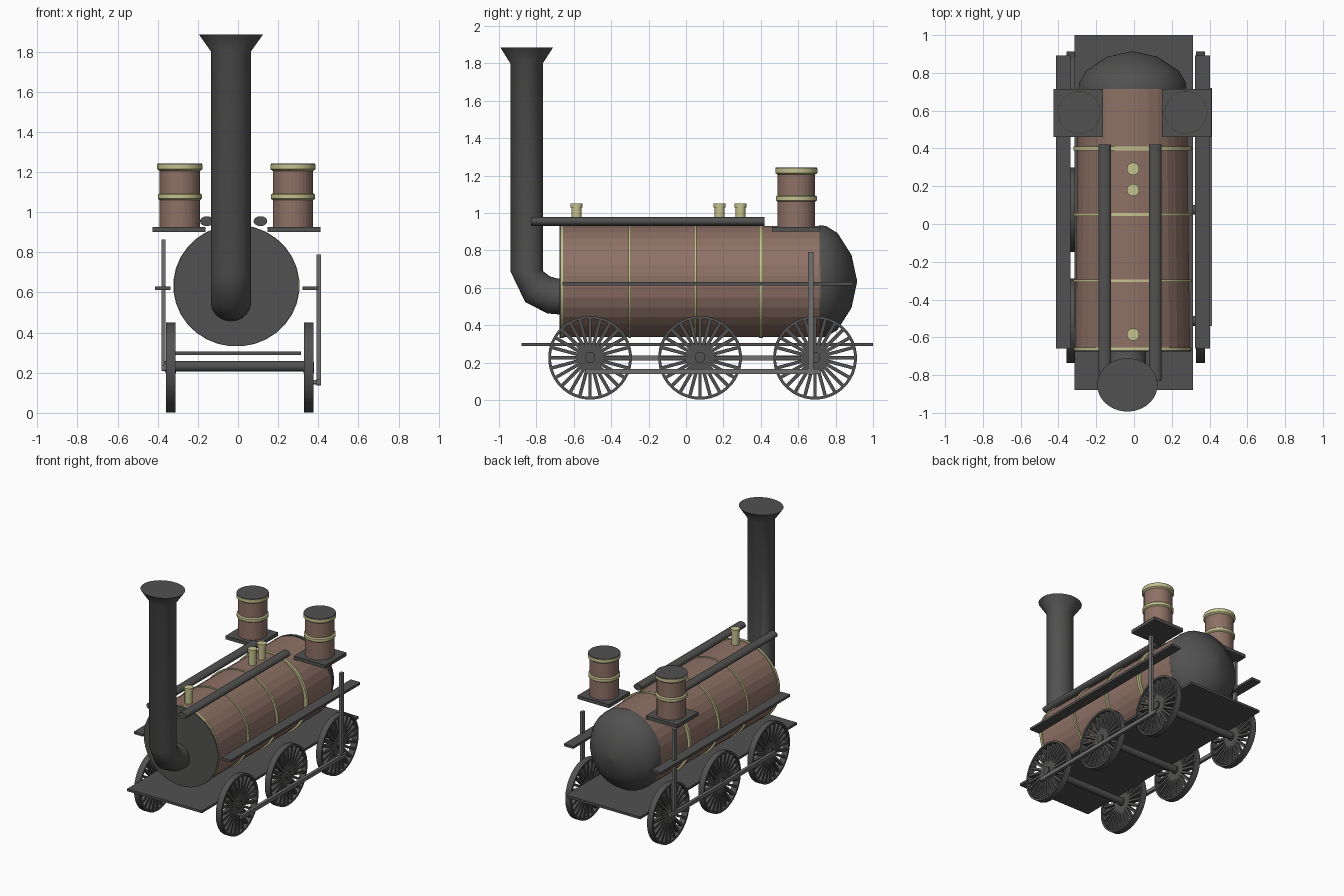
import bpy, bmesh, math
from mathutils import Vector, Matrix

if "Cube" in bpy.data.objects:
    bpy.data.objects.remove(bpy.data.objects["Cube"])


def material(name, rgb):
    m = bpy.data.materials.new(name)
    m.diffuse_color = (*rgb, 1)
    m.use_nodes = True
    m.node_tree.nodes["Principled BSDF"].inputs["Base Color"].default_value = m.diffuse_color
    return m


IRON = material("dark iron", (0.085, 0.083, 0.082))
STEEL = material("rod steel", (0.16, 0.16, 0.16))
COPPER = material("brown cladding", (0.27, 0.165, 0.13))
BRASS = material("pale brass", (0.56, 0.54, 0.27))

X, Y, Z = Vector((1, 0, 0)), Vector((0, 1, 0)), Vector((0, 0, 1))


def finish(name, bm, mat, smooth=None):
    bmesh.ops.recalc_face_normals(bm, faces=bm.faces)
    me = bpy.data.meshes.new(name)
    bm.to_mesh(me)
    bm.free()
    me.materials.append(mat)
    ob = bpy.data.objects.new(name, me)
    bpy.context.collection.objects.link(ob)
    if smooth:
        bpy.ops.object.select_all(action='DESELECT')
        ob.select_set(True)
        bpy.context.view_layer.objects.active = ob
        bpy.ops.object.shade_smooth_by_angle(angle=math.radians(smooth))
    return ob


def add_loft(bm, rings, n, closed=False):
    """Skin elliptical rings given as (centre, u radius vector, v radius vector)."""
    loops = []
    for c, u, v in rings:
        loops.append([bm.verts.new(c + u * math.cos(a) + v * math.sin(a))
                      for a in (2 * math.pi * (i + 0.5) / n for i in range(n))])
    pairs = list(zip(loops, loops[1:]))
    if closed:
        pairs.append((loops[-1], loops[0]))
    for a, b in pairs:
        for i in range(n):
            j = (i + 1) % n
            bm.faces.new((a[i], a[j], b[j], b[i]))
    if not closed:
        bm.faces.new(loops[0])
        bm.faces.new(loops[-1])


def loft(name, rings, n, mat, smooth=None):
    bm = bmesh.new()
    add_loft(bm, rings, n)
    return finish(name, bm, mat, smooth)


def turned(name, axis, centre, profile, n, mat, smooth=None, squash=1.0):
    """Turned part along an axis; profile holds (offset, radius)."""
    c = Vector(centre)
    u, v = {'X': (Y, Z), 'Y': (X, Z), 'Z': (X, Y)}[axis]
    d = {'X': X, 'Y': Y, 'Z': Z}[axis]
    return loft(name, [(c + d * p, u * r, v * r * squash) for p, r in profile], n, mat, smooth)


def box(name, lo, hi, mat):
    lo, hi = Vector(lo), Vector(hi)
    bm = bmesh.new()
    s = hi - lo
    bmesh.ops.create_cube(bm, size=1, matrix=Matrix.Translation((lo + hi) / 2) @ Matrix.Diagonal((*s, 1)))
    return finish(name, bm, mat)


# Boiler barrel, smokebox plate and rear dome
CX, CZ = -0.008, 0.634
barrel = [(-0.665, 0.306, 0.298), (0.72, 0.288, 0.298)]
loft("boiler", [(Vector((CX, y, CZ)), X * a, Z * b) for y, a, b in barrel], 32, COPPER)
turned("smokebox_plate", 'Y', (CX, 0, CZ), [(-0.675, 0.312), (-0.664, 0.312)], 32, IRON, 30, 0.97)
turned("rear_dome", 'Y', (CX, 0, CZ),
       [(0.715, 0.288), (0.75, 0.283), (0.81, 0.248), (0.885, 0.135), (0.915, 0.002)],
       32, IRON, 50, 1.05)

# Boiler bands
for i, (y, w) in enumerate([(-0.66, 0.014), (-0.30, 0.014), (0.05, 0.014), (0.40, 0.022)]):
    turned(f"boiler_band_{i}", 'Y', (CX, y, CZ), [(-w / 2, 0.315), (w / 2, 0.315)], 32, BRASS, 30, 0.963)

# Chimney with bent foot and flared top
SX = -0.035
stack = []
for (y0, z0), (y1, z1) in [((-0.65, 0.455), (-0.65, 0.65)), ((-0.74, 0.462), (-0.69, 0.651)),
                           ((-0.86, 0.523), (-0.725, 0.66)), ((-0.94, 0.69), (-0.765, 0.69)),
                           ((-0.94, 1.80), (-0.765, 1.80)), ((-0.993, 1.885), (-0.71, 1.885))]:
    a, b = Vector((SX, y0, z0)), Vector((SX, y1, z1))
    stack.append(((a + b) / 2, X * (0.16 if z1 > 1.85 else 0.1), (b - a) / 2))
loft("chimney", stack, 32, IRON, 40)

# Whistles along the boiler top
for i, y in enumerate((-0.585, 0.18, 0.292)):
    turned(f"whistle_{i}", 'Z', (-0.005, y, 0),
           [(0.90, 0.027), (1.028, 0.027), (1.03, 0.033), (1.05, 0.033)], 16, BRASS, 30)

# Upper steam pipes
for x in (-0.155, 0.112):
    turned("steam_pipe", 'Y', (x, 0, 0.955), [(-0.83, 0.034), (0.42, 0.034)], 20, IRON, 30, 0.72)

# Vertical cylinders on their plates
for x in (-0.29, 0.274):
    c = (x, 0.59, 0)
    px = x + math.copysign(0.005, x)
    box("cylinder_plate", (px - 0.132, 0.46, 0.90), (px + 0.132, 0.715, 0.926), IRON)
    turned("cylinder", 'Z', c, [(0.92, 0.101), (1.23, 0.101)], 32, COPPER)
    turned("cylinder_band", 'Z', c, [(1.06, 0.101), (1.067, 0.11), (1.087, 0.11), (1.094, 0.101)], 32, BRASS, 30)
    turned("cylinder_rim", 'Z', c, [(1.205, 0.101), (1.214, 0.113), (1.238, 0.113)], 32, BRASS, 30)
    turned("cylinder_lid", 'Z', c, [(1.236, 0.111), (1.243, 0.111)], 32, IRON, 30)

# Deck and side rails
box("deck", (-0.315, -0.88, 0.288), (0.313, 1.0, 0.306), IRON)
box("left_rail", (-0.413, -0.66, 0.612), (-0.337, 0.893, 0.63), IRON)
box("right_rail", (0.322, -0.66, 0.612), (0.402, 0.893, 0.63), IRON)

# Spoked wheel mesh
WZ, WR, SPOKES = 0.226, 0.224, 24
bm = bmesh.new()
add_loft(bm, [(X * p, Y * r, Z * r) for p, r in
              [(-0.023, WR), (0.023, WR), (0.023, WR - 0.015), (-0.023, WR - 0.015)]], 40, True)
add_loft(bm, [(X * p, Y * 0.028, Z * 0.028) for p in (-0.026, 0.026)], 20)
for i in range(SPOKES):
    m = (Matrix.Rotation(2 * math.pi * i / SPOKES, 4, 'X') @ Matrix.Translation((0, 0, 0.115))
         @ Matrix.Diagonal((0.03, 0.018, 0.2, 1)))
    bmesh.ops.create_cube(bm, size=1, matrix=m)
wheel = finish("wheel", bm, IRON, 30)

# Wheels and axles
first = True
for y in (-0.513, 0.075, 0.69):
    turned("axle", 'X', (0, y, 0.232), [(-0.365, 0.026), (0.377, 0.026)], 20, IRON, 30)
    for x in (-0.335, 0.352):
        w = wheel if first else wheel.copy()
        if not first:
            bpy.context.collection.objects.link(w)
        w.location = (x, y, WZ)
        first = False

# Coupling rods, crank pins and upright drive rods
for side, x, z, top in (("left", -0.371, 0.225, 0.865), ("right", 0.402, 0.152, 0.79)):
    box(side + "_coupling_rod", (x - 0.011, -0.54, z - 0.014), (x + 0.011, 0.72, z + 0.014), STEEL)
    box(side + "_drive_rod", (x - 0.011, 0.652, z - 0.016), (x + 0.011, 0.682, top), STEEL)
    inner = math.copysign(0.34, x)
    for y in (-0.513, 0.075, 0.675):
        turned(side + "_crank_pin", 'X', (0, y, z),
               [(inner, 0.012), (x, 0.012)], 12, STEEL, 30)
